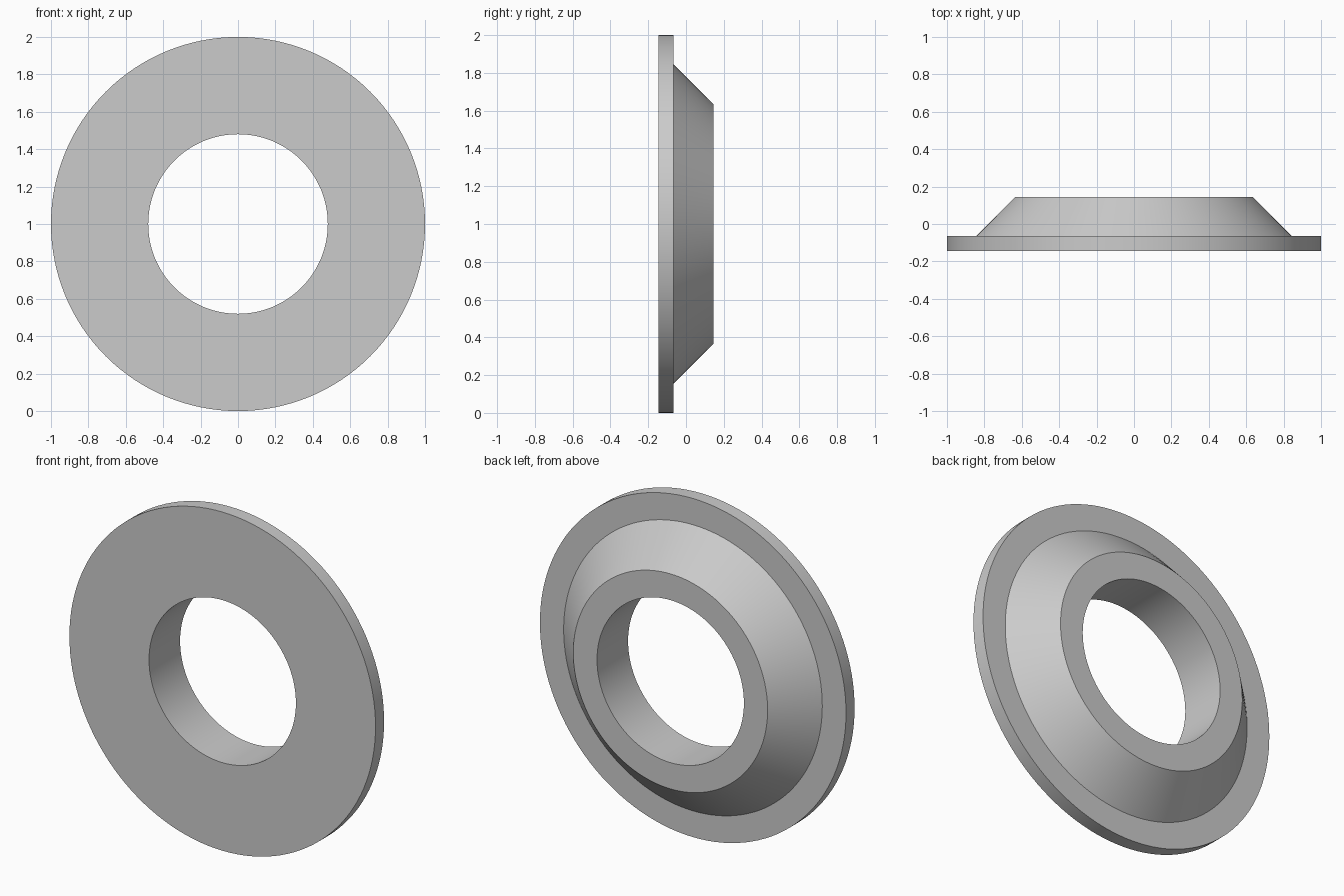
import bpy
import bmesh
import math
from mathutils import Matrix, Vector

cube = bpy.data.objects.get("Cube")
if cube:
    bpy.data.objects.remove(cube, do_unlink=True)

SEGMENTS = 128

# Single plain grey
grey = bpy.data.materials.new("light_grey")
grey.use_nodes = True
colour = (0.6, 0.6, 0.6, 1)
grey.diffuse_color = colour
grey.node_tree.nodes["Principled BSDF"].inputs["Base Color"].default_value = colour

# Closed cross-section as (radius, y): bore, flat flange, tapered hub
profile = [
    (0.48, -0.145), (1.0, -0.145), (1.0, -0.065),
    (0.845, -0.065), (0.635, 0.145), (0.48, 0.145),
]

# Revolve the cross-section around the y axis
bm = bmesh.new()
rings = []
for i in range(SEGMENTS):
    turn = Matrix.Rotation(2 * math.pi * i / SEGMENTS, 3, 'Y')
    rings.append([bm.verts.new(turn @ Vector((r, y, 0))) for r, y in profile])
for i, ring in enumerate(rings):
    after = rings[(i + 1) % SEGMENTS]
    for j in range(len(profile)):
        k = (j + 1) % len(profile)
        bm.faces.new((ring[j], ring[k], after[k], after[j]))
bmesh.ops.recalc_face_normals(bm, faces=bm.faces)

mesh = bpy.data.meshes.new("flanged_ring")
bm.to_mesh(mesh)
bm.free()
mesh.materials.append(grey)

# Stand the ring upright on the ground
flanged_ring = bpy.data.objects.new("flanged_ring", mesh)
flanged_ring.location.z = 1
bpy.context.collection.objects.link(flanged_ring)

# Smooth round walls with crisp rims
bpy.ops.object.select_all(action='DESELECT')
flanged_ring.select_set(True)
bpy.context.view_layer.objects.active = flanged_ring
bpy.ops.object.shade_smooth_by_angle(angle=math.radians(30))
